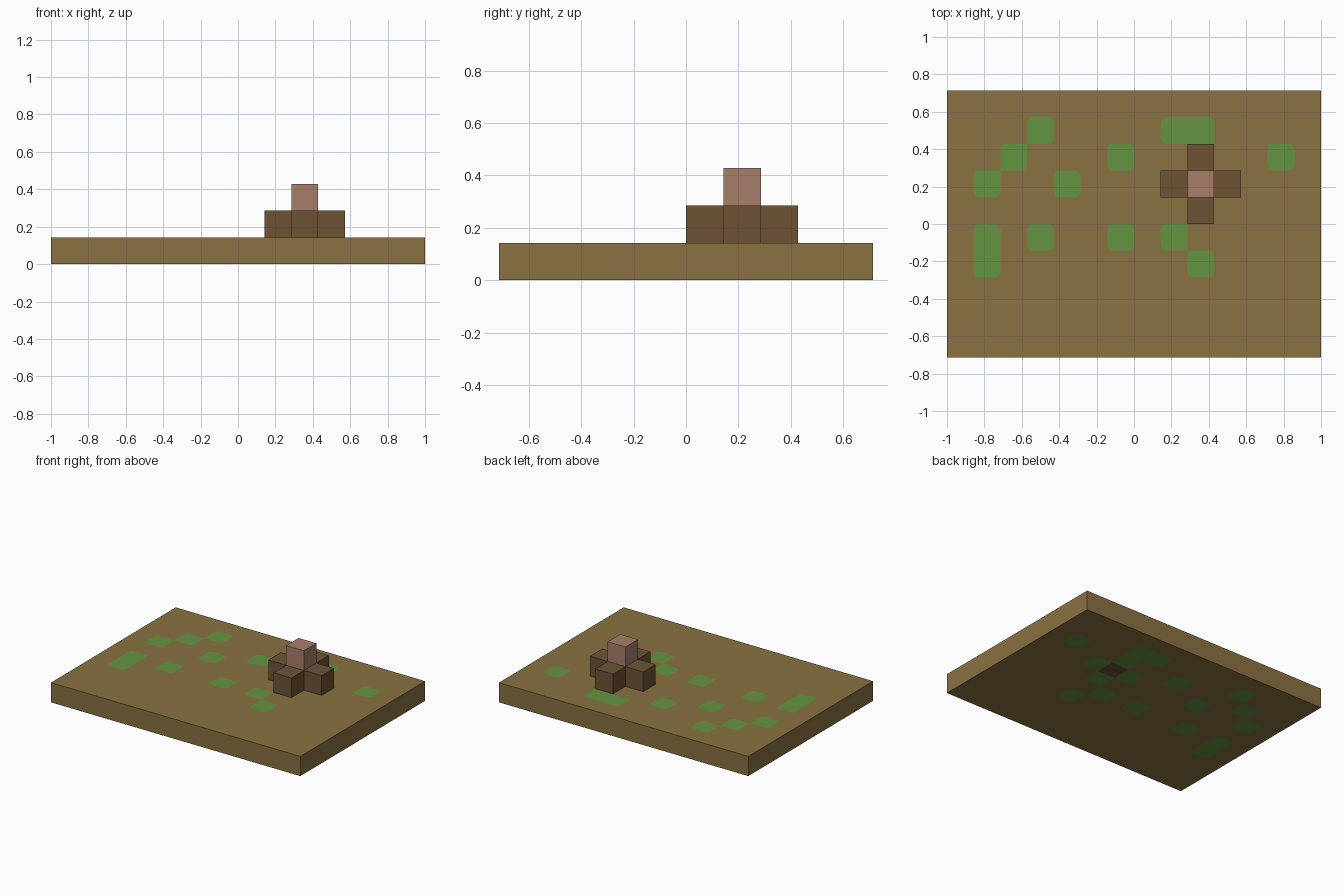
import bpy, bmesh
from math import cos, sin, pi

if "Cube" in bpy.data.objects:
    bpy.data.objects.remove(bpy.data.objects["Cube"], do_unlink=True)

COLS, ROWS = 14, 10
H = 2 / COLS          # side of one grid cell
R = 0.2 * H           # rounding of the grass patches

# Grass layout seen from above, back row first: g = grass, t = trunk
LAYOUT = [
    "..............",
    "...g....gg....",
    "..g...g..g..g.",
    ".g..g...gtg...",
    ".........g....",
    ".g.g..g.g.....",
    ".g.......g....",
    "..............",
    "..............",
    "..............",
]


def material(name, rgb):
    linear = [((c / 255 + 0.055) / 1.055) ** 2.4 for c in rgb]
    mat = bpy.data.materials.new(name)
    mat.use_nodes = True
    mat.diffuse_color = (*linear, 1)
    mat.node_tree.nodes["Principled BSDF"].inputs["Base Color"].default_value = (*linear, 1)
    return mat


earth = material("earth brown", (138, 114, 66))
grass = material("grass green", (101, 148, 65))
bark = material("dark bark", (109, 84, 53))
clay = material("pink clay", (167, 127, 107))


def finish(name, bm, mats):
    bmesh.ops.recalc_face_normals(bm, faces=bm.faces)
    mesh = bpy.data.meshes.new(name)
    bm.to_mesh(mesh)
    bm.free()
    for mat in mats:
        mesh.materials.append(mat)
    obj = bpy.data.objects.new(name, mesh)
    bpy.context.collection.objects.link(obj)
    return obj


def cell(col, row):
    inside = 0 <= col < COLS and 0 <= row < ROWS
    return LAYOUT[row][col] if inside else "."


def centre(col, row):
    return (col + 0.5) * H - 1, (ROWS / 2 - row - 0.5) * H


def add_face(bm, points, z, index=0):
    face = bm.faces.new([bm.verts.new((x, y, z)) for x, y in points])
    face.material_index = index


def add_cell(bm, col, row, z):
    """One grid cell; free corners of grass are rounded, the rest stays earth."""
    kind = cell(col, row)
    cx, cy = centre(col, row)
    outline = []
    for k, (sx, sy) in enumerate([(1, 1), (-1, 1), (-1, -1), (1, -1)]):
        corner = (cx + sx * H / 2, cy + sy * H / 2)
        mx, my = corner[0] - sx * R, corner[1] - sy * R
        arc = [(mx + R * cos(a), my + R * sin(a))
               for a in [(k + i / 4) * pi / 2 for i in range(5)]]
        around = [cell(col + sx, row), cell(col, row - sy), cell(col + sx, row - sy)]
        if kind == "g" and all(n == "." for n in around):
            outline += arc
            add_face(bm, [corner] + arc[::-1], z)
        else:
            outline += [arc[0], corner, arc[-1]]
    add_face(bm, outline, z, ".gt".index(kind))


# Ground slab: patterned top and underside joined by plain walls
bm = bmesh.new()
for z in (0, H):
    for row in range(ROWS):
        for col in range(COLS):
            add_cell(bm, col, row, z)
bmesh.ops.remove_doubles(bm, verts=bm.verts, dist=1e-5)
rim = [e for e in bm.edges if e.is_boundary]
bmesh.ops.bridge_loops(bm, edges=rim)
finish("ground_slab", bm, [earth, grass, bark])


def blocks(name, cells, z, mat):
    """Solid one cell high, standing on the given grid cells."""
    bm = bmesh.new()
    for col, row in cells:
        cx, cy = centre(col, row)
        d = H / 2
        add_face(bm, [(cx - d, cy - d), (cx + d, cy - d), (cx + d, cy + d), (cx - d, cy + d)], z)
    bmesh.ops.remove_doubles(bm, verts=bm.verts, dist=1e-5)
    base = bm.faces[:]
    top = bmesh.ops.extrude_face_region(bm, geom=base, use_keep_orig=True)["geom"]
    bmesh.ops.translate(bm, vec=(0, 0, H), verts=[v for v in top if isinstance(v, bmesh.types.BMVert)])
    # drop edges and faces left inside the solid
    inner = [e for e in bm.edges if len(e.link_faces) > 2]
    if inner:
        print(name, "has inner edges", len(inner))
    return finish(name, bm, [mat])


# Cross-shaped root base and the block on its middle
mid = (9, 3)
arms = [(mid[0] + dx, mid[1] + dy) for dx, dy in [(1, 0), (-1, 0), (0, 1), (0, -1)]]
blocks("root_cross", [mid] + arms, H, bark)
blocks("top_block", [mid], 2 * H, clay)
